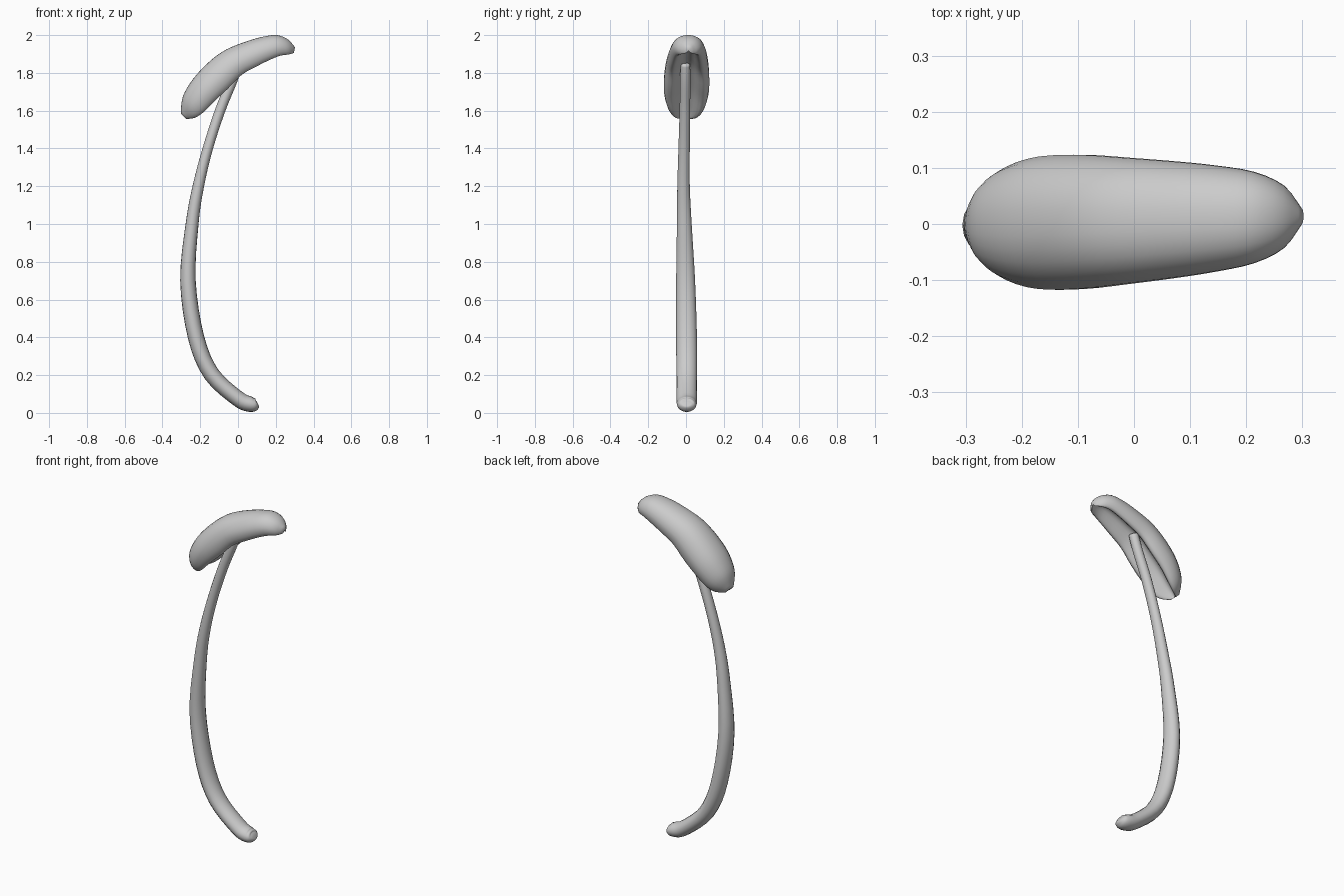
import bpy, math
from mathutils import Vector

if "Cube" in bpy.data.objects:
    bpy.data.objects.remove(bpy.data.objects["Cube"])


def spline(pts, steps, closed=False):
    """Catmull-Rom through tuples of any length."""
    n, out = len(pts), []
    for i in range(n if closed else n - 1):
        if closed:
            p = [pts[(i + k) % n] for k in (-1, 0, 1, 2)]
        else:
            p = [pts[min(max(i + k, 0), n - 1)] for k in (-1, 0, 1, 2)]
        for s in range(steps):
            t = s / steps
            out.append(tuple(
                0.5 * (2 * b + (c - a) * t + (2 * a - 5 * b + 4 * c - d) * t ** 2
                       + (3 * b - a - 3 * c + d) * t ** 3)
                for a, b, c, d in zip(*p)))
    if not closed:
        out.append(pts[-1])
    return out


def loft(name, rings):
    """Skin a list of equal-length rings, closing both ends with a fan."""
    n = len(rings[0])
    verts = [v for r in rings for v in r]
    faces = [(i * n + j, i * n + (j + 1) % n, (i + 1) * n + (j + 1) % n, (i + 1) * n + j)
             for i in range(len(rings) - 1) for j in range(n)]
    for base, ring in ((0, rings[0]), (len(verts) - n, rings[-1])):
        centre = len(verts)
        verts.append(sum(ring, Vector()) / n)
        for j in range(n):
            a, b = base + j, base + (j + 1) % n
            faces.append((centre, b, a) if base == 0 else (centre, a, b))
    me = bpy.data.meshes.new(name)
    me.from_pydata(verts, [], faces)
    ob = bpy.data.objects.new(name, me)
    bpy.context.collection.objects.link(ob)
    bpy.context.view_layer.objects.active = ob
    ob.select_set(True)
    bpy.ops.object.mode_set(mode='EDIT')
    bpy.ops.mesh.select_all(action='SELECT')
    bpy.ops.mesh.normals_make_consistent(inside=False)
    bpy.ops.object.mode_set(mode='OBJECT')
    bpy.ops.object.shade_smooth()
    ob.select_set(False)
    return ob


# Filament: x, y, z, radius in the bend plane, radius across it
path = [
    (0.104, 0.004, 0.050, 0.016, 0.025), (0.095, 0.004, 0.047, 0.032, 0.043),
    (0.065, 0.004, 0.046, 0.041, 0.052), (0.000, 0.004, 0.075, 0.042, 0.054),
    (-0.140, 0.004, 0.205, 0.043, 0.055), (-0.222, 0.003, 0.400, 0.043, 0.055),
    (-0.265, -0.002, 0.700, 0.041, 0.050), (-0.243, -0.009, 1.000, 0.034, 0.039),
    (-0.210, -0.013, 1.200, 0.030, 0.033), (-0.160, -0.010, 1.400, 0.027, 0.030),
    (-0.095, -0.006, 1.600, 0.027, 0.028), (-0.030, -0.004, 1.760, 0.027, 0.027),
    (0.000, -0.004, 1.850, 0.026, 0.026),
]
pts = spline(path, 4)
rings = []
for i, (x, y, z, r, ry) in enumerate(pts):
    a, b = pts[max(i - 1, 0)], pts[min(i + 1, len(pts) - 1)]
    t = Vector((b[0] - a[0], 0, b[2] - a[2])).normalized()
    nrm = Vector((t.z, 0, -t.x))
    rings.append([Vector((x, y, z)) + nrm * r * math.cos(k * math.tau / 16)
                  + Vector((0, ry * math.sin(k * math.tau / 16), 0)) for k in range(16)])
loft("filament", rings)

# Anther: bean-like section (side, height) with a groove underneath
half = [(0, 1), (0.4, 0.96), (0.77, 0.8), (1, 0.48), (0.95, 0.18),
        (0.74, 0.0), (0.5, 0.1), (0.25, 0.34), (0, 0.42)]
section = spline(half + [(-s, h) for s, h in half[-2:0:-1]], 2, closed=True)

# Stations: top x, top z, rim x, rim z, half width
stations = [
    (-0.303, 1.585, -0.275, 1.556, 0.030), (-0.296, 1.660, -0.230, 1.562, 0.075),
    (-0.270, 1.720, -0.185, 1.590, 0.102), (-0.220, 1.790, -0.125, 1.650, 0.118),
    (-0.140, 1.870, -0.055, 1.715, 0.119), (-0.060, 1.925, 0.020, 1.790, 0.112),
    (0.040, 1.965, 0.100, 1.835, 0.103), (0.125, 1.990, 0.160, 1.865, 0.094),
    (0.205, 2.000, 0.220, 1.890, 0.081), (0.265, 1.977, 0.270, 1.898, 0.055),
    (0.302, 1.935, 0.295, 1.905, 0.015),
]
rings = []
for ux, uz, lx, lz, w in spline(stations, 3):
    yc = 0.007 + 0.022 * ux
    rings.append([Vector((lx + (ux - lx) * h, yc + w * s, lz + (uz - lz) * h))
                  for s, h in section])
loft("anther", rings)
